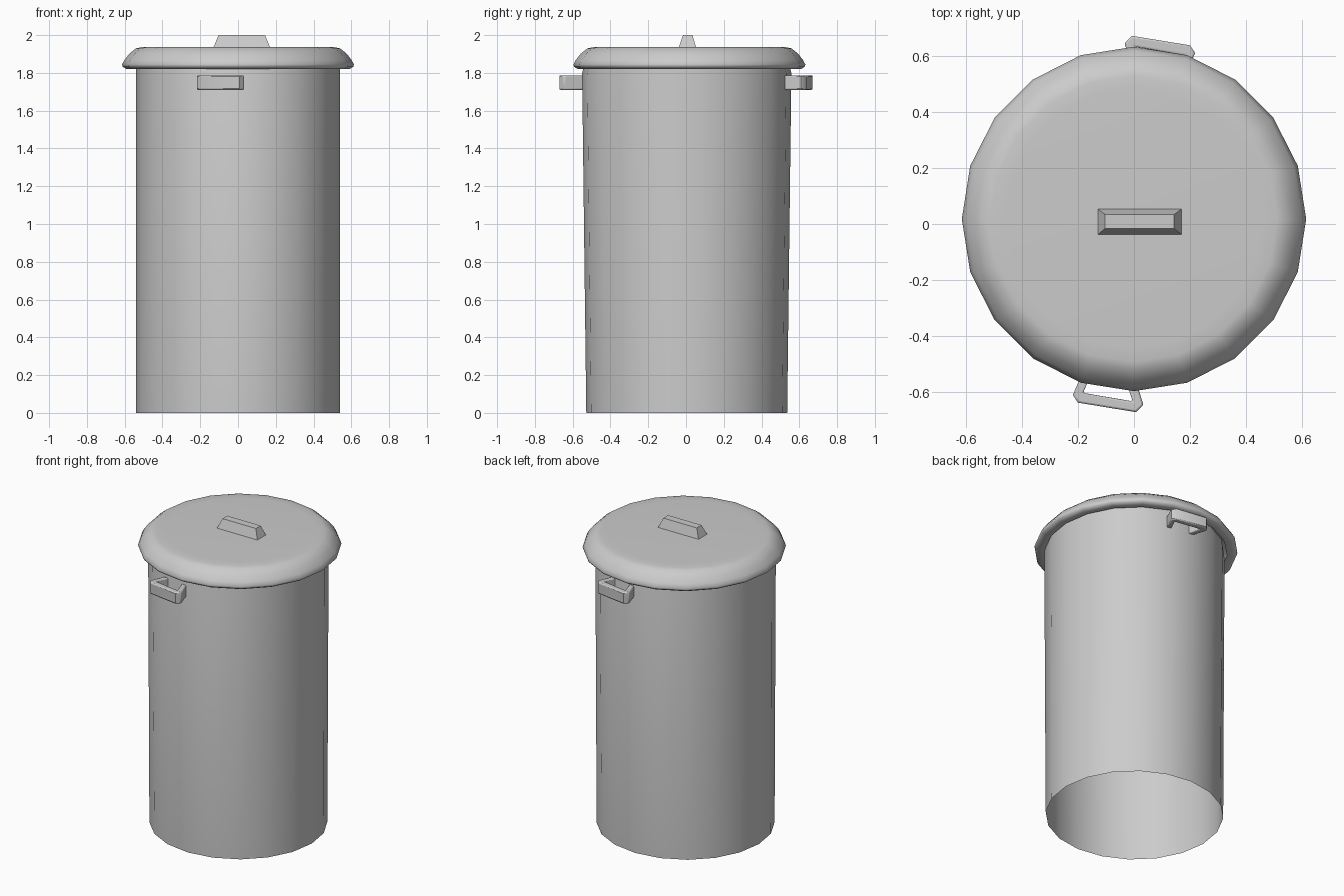
import bpy, bmesh, math

if "Cube" in bpy.data.objects:
    bpy.data.objects.remove(bpy.data.objects["Cube"])

SIDES = 20


def make_object(name, bm, smooth=True, angle=40):
    bmesh.ops.recalc_face_normals(bm, faces=bm.faces)
    mesh = bpy.data.meshes.new(name)
    bm.to_mesh(mesh)
    bm.free()
    ob = bpy.data.objects.new(name, mesh)
    bpy.context.collection.objects.link(ob)
    if smooth:
        bpy.ops.object.select_all(action='DESELECT')
        ob.select_set(True)
        bpy.context.view_layer.objects.active = ob
        bpy.ops.object.shade_smooth_by_angle(angle=math.radians(angle))
    return ob


def rings(bm, profile, cy=0.0):
    """Stack of 20-sided rings (rx, ry, z) joined by quads."""
    loops = []
    for rx, ry, z in profile:
        loops.append([bm.verts.new((rx * math.cos(2 * math.pi * i / SIDES),
                                    cy + ry * math.sin(2 * math.pi * i / SIDES), z))
                      for i in range(SIDES)])
    for a, b in zip(loops, loops[1:]):
        for i in range(SIDES):
            j = (i + 1) % SIDES
            bm.faces.new((a[i], a[j], b[j], b[i]))
    return loops


# Bin body: thin open tube, slightly tapered front to back
bm = bmesh.new()
rings(bm, [(0.54, 0.532, 0), (0.54, 0.554, 1.80), (0.54, 0.54, 1.85)], 0.004)
make_object("bin_body", bm)

# Lid: rounded shell with a turned-in lip
bm = bmesh.new()
loops = rings(bm, [(r, r, z) for r, z in
                   [(0.55, 1.825), (0.59, 1.82), (0.61, 1.832), (0.614, 1.845),
                    (0.60, 1.87), (0.575, 1.902), (0.54, 1.93), (0.51, 1.936), (0.46, 1.938)]], 0.018)
bm.faces.new(loops[-1])
make_object("lid", bm, angle=50)

# Lid grip: tapered block
bm = bmesh.new()
rows = []
for x0, x1, y0, y1, z in [(-0.132, 0.172, -0.04, 0.055, 1.93), (-0.103, 0.143, -0.016, 0.034, 2.0)]:
    rows.append([bm.verts.new((x, y, z)) for x, y in ((x0, y0), (x1, y0), (x1, y1), (x0, y1))])
for i in range(4):
    j = (i + 1) % 4
    bm.faces.new((rows[0][i], rows[0][j], rows[1][j], rows[1][i]))
bm.faces.new(rows[1])
bm.faces.new(rows[0][::-1])
make_object("lid_grip", bm, smooth=False)

# Side handles: U-shaped bands, the second turned half way round
outline = [(-0.18, -0.52), (-0.218, -0.61), (-0.20, -0.637), (0.008, -0.671), (0.034, -0.645),
           (0.0, -0.54), (-0.035, -0.54), (-0.005, -0.632), (-0.182, -0.602), (-0.145, -0.52)]
for name, s in (("front_handle", 1), ("back_handle", -1)):
    bm = bmesh.new()
    face = bm.faces.new([bm.verts.new((s * x, s * y, 1.71)) for x, y in outline])
    top = bmesh.ops.extrude_face_region(bm, geom=[face])
    for v in top["geom"]:
        if isinstance(v, bmesh.types.BMVert):
            v.co.z = 1.787
    ob = make_object(name, bm, angle=50)
    bevel = ob.modifiers.new("soft_edges", 'BEVEL')
    bevel.width = 0.007
    bevel.segments = 2
    bevel.limit_method = 'ANGLE'
    bevel.angle_limit = math.radians(60)
